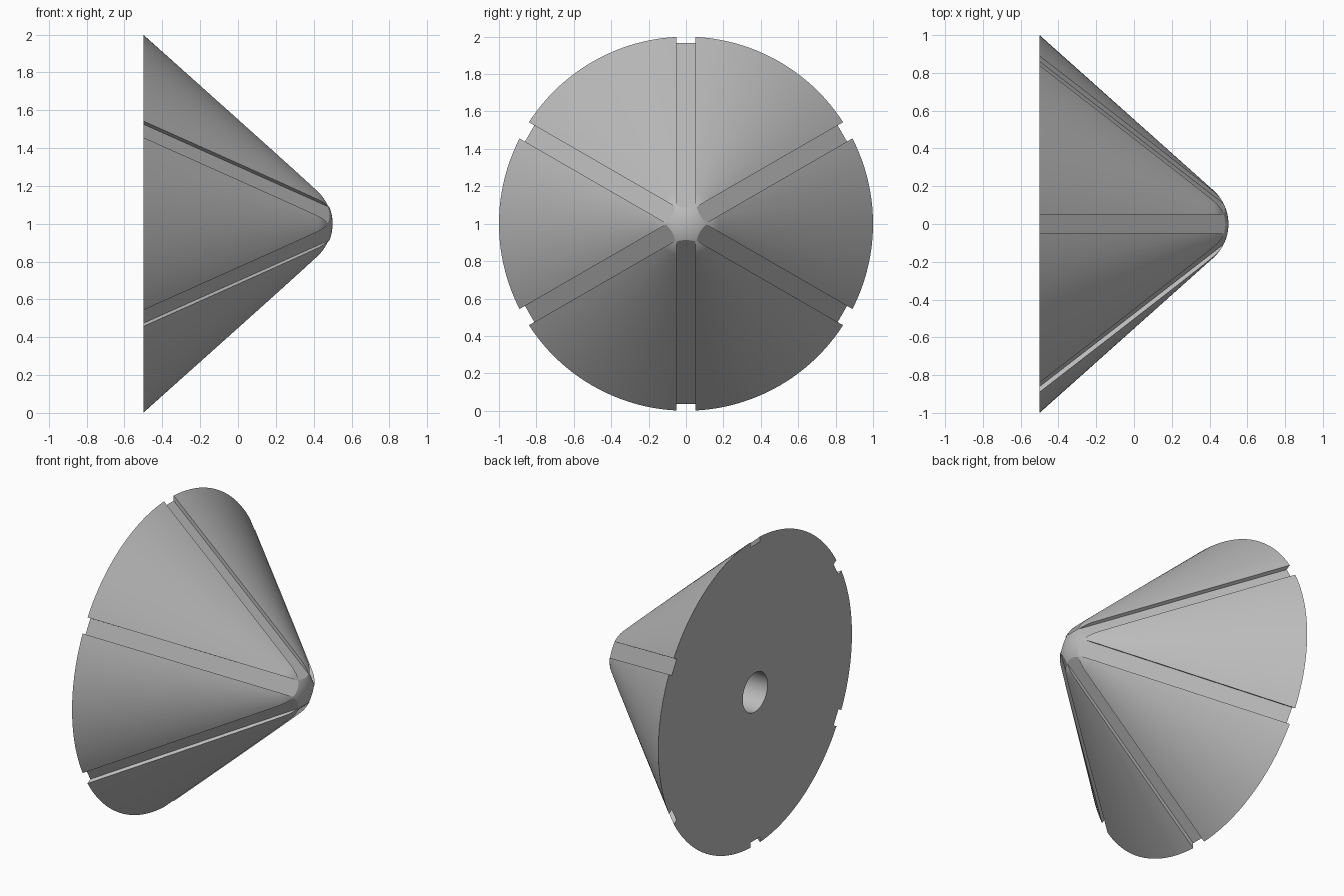
import bpy, bmesh, math
from mathutils import Matrix, Vector

cube = bpy.data.objects.get("Cube")
if cube:
    bpy.data.objects.remove(cube, do_unlink=True)

GREY = (0.5, 0.5, 0.5, 1.0)
grey = bpy.data.materials.new("plain_grey")
grey.use_nodes = True
grey.diffuse_color = GREY
grey.node_tree.nodes["Principled BSDF"].inputs["Base Color"].default_value = GREY

BACK, NOSE_R, NOSE_X = -0.5, 0.24, 0.26      # back plane, nose radius and centre
HOLE_R, HOLE_END = 0.128, 0.05               # blind hole in the back
GROOVE_W, GROOVE_DEPTH = 0.1, 0.026
CENTRE = Vector((0, 0, 1))

# Half angle that makes the cone tangent to the round nose
span = NOSE_X - BACK
angle = math.atan2(1, span) - math.acos(NOSE_R / math.hypot(span, 1))
slope = math.pi / 2 - angle
normal_angle = math.atan2(1, -span) - math.acos(NOSE_R / math.hypot(span, 1))


def add_object(name, bm):
    mesh = bpy.data.meshes.new(name)
    bm.to_mesh(mesh)
    bm.free()
    obj = bpy.data.objects.new(name, mesh)
    bpy.context.collection.objects.link(obj)
    mesh.materials.append(grey)
    return obj


# Cone body: one lathed profile with blind hole, flat back, flank and round nose
profile = [(HOLE_END, 0), (HOLE_END, HOLE_R), (BACK, HOLE_R), (BACK, 1)]
for i in range(15):
    a = normal_angle * (1 - i / 14)
    profile.append((NOSE_X + NOSE_R * math.cos(a), NOSE_R * math.sin(a)))
bm = bmesh.new()
verts = [bm.verts.new(CENTRE + Vector((x, 0, r))) for x, r in profile]
edges = [bm.edges.new(pair) for pair in zip(verts, verts[1:])]
bmesh.ops.spin(bm, geom=verts + edges, cent=CENTRE, axis=(1, 0, 0),
               angle=math.tau, steps=144)
bmesh.ops.remove_doubles(bm, verts=bm.verts, dist=0.0001)
bmesh.ops.dissolve_degenerate(bm, edges=bm.edges, dist=0.0001)
bmesh.ops.recalc_face_normals(bm, faces=bm.faces)
body = add_object("grooved_cone", bm)
bpy.context.view_layer.objects.active = body
body.select_set(True)

# Six straight grooves cut parallel to the flank
out = Vector((math.cos(normal_angle), 0, math.sin(normal_angle)))
tilt = Matrix.Rotation(math.pi / 2 - normal_angle, 4, "Y")
floor = Vector((NOSE_X, 0, 0)) + out * (NOSE_R - GROOVE_DEPTH)
for i in range(6):
    bm = bmesh.new()
    bmesh.ops.create_cube(bm, size=1)
    place = (Matrix.Translation(CENTRE) @ Matrix.Rotation(i * math.pi / 3, 4, "X")
             @ Matrix.Translation(floor) @ tilt
             @ Matrix.Translation((-0.6, 0, 0.1))
             @ Matrix.Diagonal((1.7, GROOVE_W, 0.2, 1)))
    bm.transform(place)
    cutter = add_object("groove_cutter", bm)
    cutter.hide_render = True
    mod = body.modifiers.new("groove", "BOOLEAN")
    mod.operation, mod.solver, mod.object = "DIFFERENCE", "EXACT", cutter
    bpy.ops.object.modifier_apply(modifier=mod.name)
    bpy.data.objects.remove(cutter, do_unlink=True)

bpy.ops.object.shade_smooth_by_angle(angle=math.radians(25))
